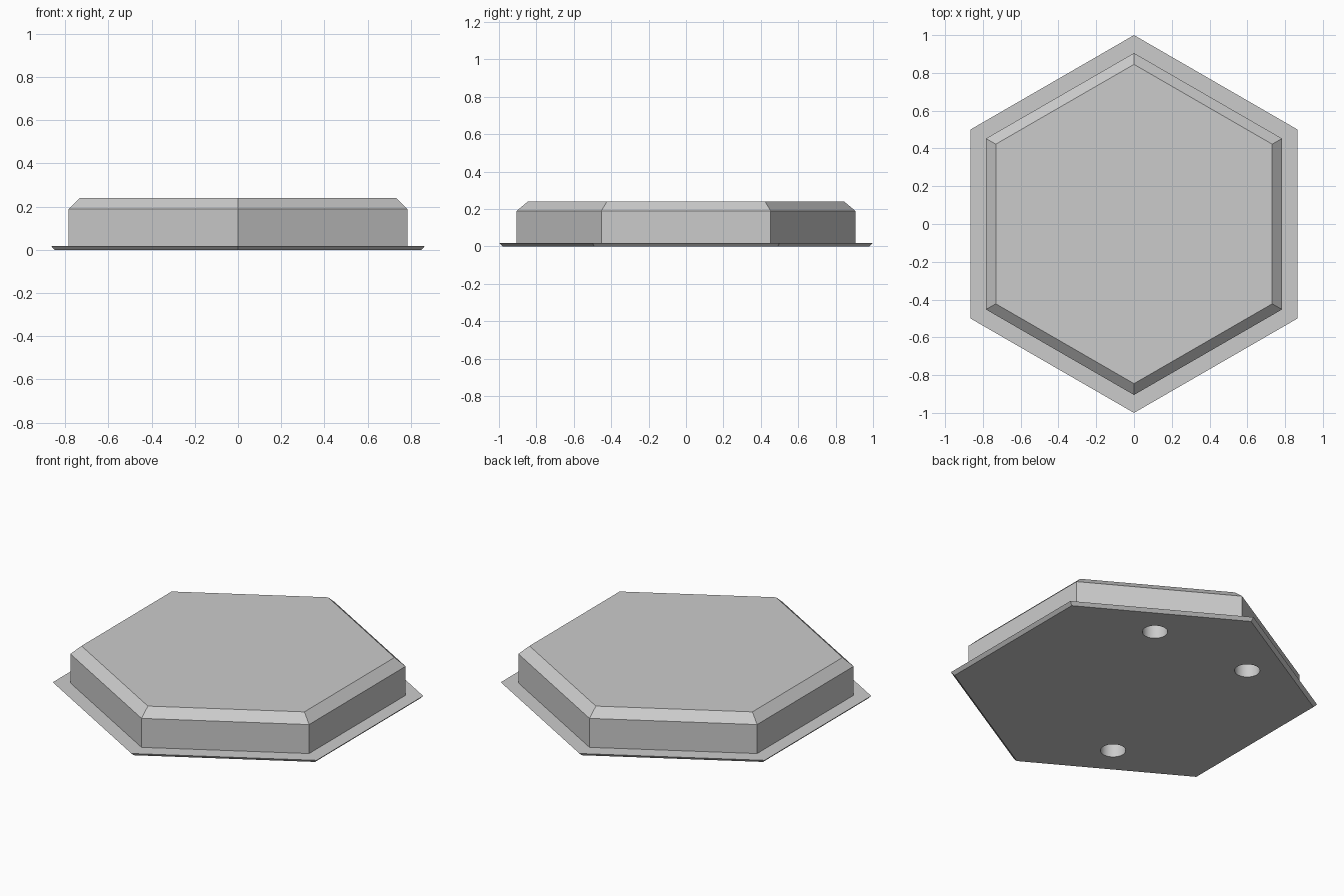
import bpy, bmesh
from math import radians, cos, sin

default = bpy.data.objects.get("Cube")
if default:
    bpy.data.objects.remove(default, do_unlink=True)

grey = bpy.data.materials.new("plain grey")
grey.use_nodes = True
colour = (0.6, 0.6, 0.6, 1)
grey.diffuse_color = colour
grey.node_tree.nodes["Principled BSDF"].inputs["Base Color"].default_value = colour


def turned_solid(name, profile, sides, start=0, centre=(0, 0)):
    """Closed solid from (radius, height) rings, listed bottom to top."""
    bm = bmesh.new()
    rings = []
    for radius, z in profile:
        angles = [radians(start + 360 * i / sides) for i in range(sides)]
        rings.append([bm.verts.new((centre[0] + radius * cos(a),
                                    centre[1] + radius * sin(a), z)) for a in angles])
    for low, high in zip(rings, rings[1:]):
        for i in range(sides):
            j = (i + 1) % sides
            bm.faces.new((low[i], low[j], high[j], high[i]))
    bm.faces.new(rings[0][::-1])
    bm.faces.new(rings[-1])
    mesh = bpy.data.meshes.new(name)
    bm.to_mesh(mesh)
    bm.free()
    mesh.materials.append(grey)
    obj = bpy.data.objects.new(name, mesh)
    bpy.context.collection.objects.link(obj)
    return obj


# Hexagonal tile: undercut flange, upright wall, chamfered top
tile = turned_solid("hexagonal_tile", [
    (0.98, 0), (1.0, 0.018), (0.905, 0.018), (0.905, 0.19), (0.845, 0.24)],
    sides=6, start=30)

# Three round blind holes in the underside
bpy.context.view_layer.objects.active = tile
tile.select_set(True)
for angle in (60, 120, 240):
    spot = (0.648 * cos(radians(angle)), 0.648 * sin(radians(angle)))
    cutter = turned_solid("hole_cutter", [(0.068, -0.05), (0.068, 0.12)], 48, centre=spot)
    cutter.hide_render = True
    cut = tile.modifiers.new("hole", "BOOLEAN")
    cut.operation = "DIFFERENCE"
    cut.solver = "EXACT"
    cut.object = cutter
    bpy.ops.object.modifier_apply(modifier=cut.name)
    bpy.data.objects.remove(cutter, do_unlink=True)

# Round hole walls, crisp tile edges
bpy.ops.object.shade_smooth_by_angle(angle=radians(20))
